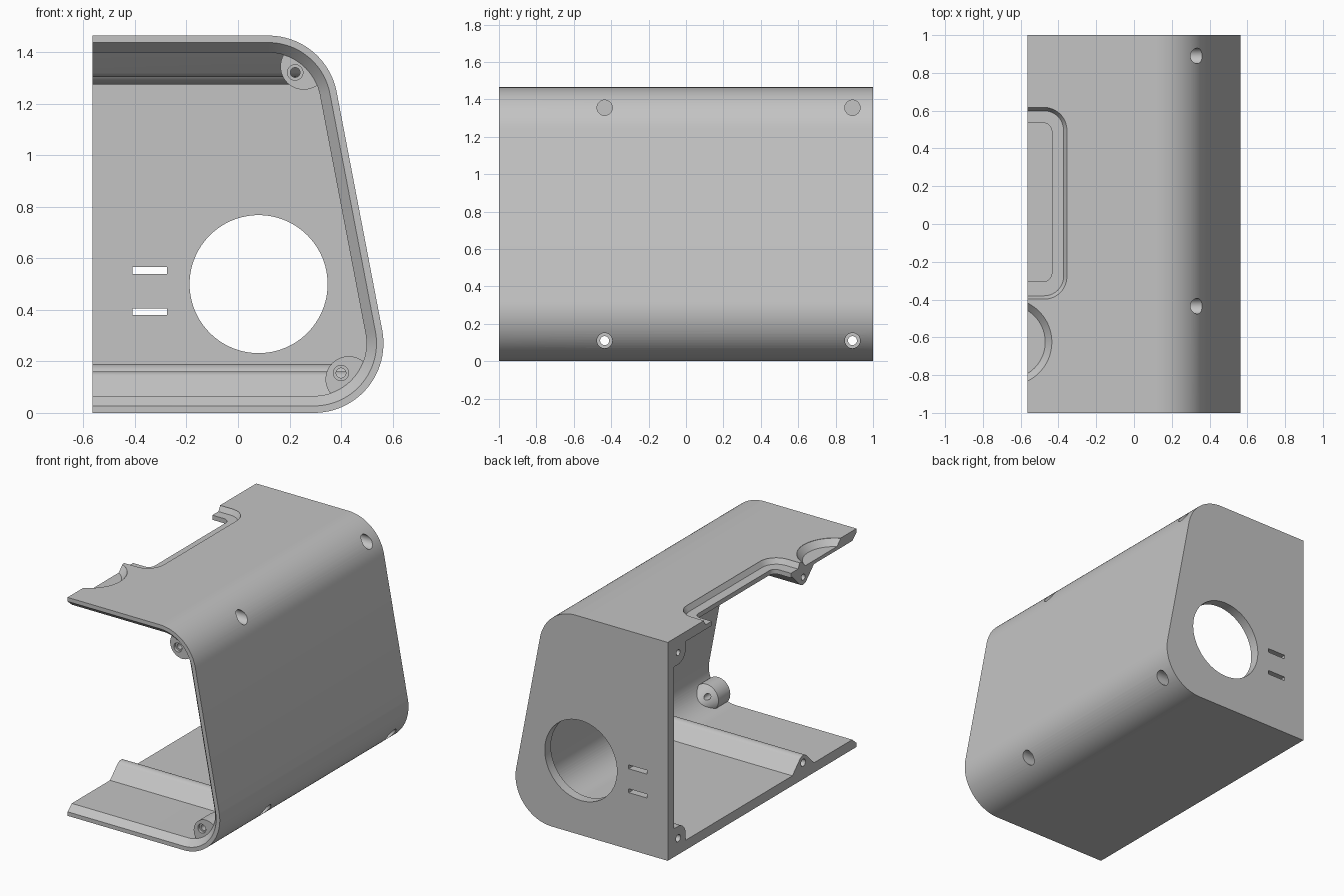
import bpy, bmesh, math
from mathutils import Vector

cube = bpy.data.objects.get("Cube")
if cube:
    bpy.data.objects.remove(cube, do_unlink=True)

LEFT, TOP, WALL, RIM = -0.565, 1.465, 0.066, 0.027
BACK_IN, RIM_Y = 0.935, -0.955
ROUND = 0.27
LOW, HIGH = Vector((0.295, ROUND)), Vector((0.118, TOP - ROUND))
LEAN = math.atan2(LOW.x - HIGH.x, HIGH.y - LOW.y)

grey = bpy.data.materials.new("plain grey")
grey.use_nodes = True
grey.diffuse_color = (0.55, 0.55, 0.55, 1)
grey.node_tree.nodes["Principled BSDF"].inputs["Base Color"].default_value = grey.diffuse_color


def loft(name, rings):
    """Closed solid through rings of equal point count."""
    bm = bmesh.new()
    loops = [[bm.verts.new(p) for p in ring] for ring in rings]
    n = len(loops[0])
    for a, b in zip(loops, loops[1:]):
        for i in range(n):
            j = (i + 1) % n
            bm.faces.new((a[i], a[j], b[j], b[i]))
    bm.faces.new(loops[0])
    bm.faces.new(loops[-1])
    bmesh.ops.recalc_face_normals(bm, faces=bm.faces)
    mesh = bpy.data.meshes.new(name)
    bm.to_mesh(mesh)
    bm.free()
    mesh.materials.append(grey)
    obj = bpy.data.objects.new(name, mesh)
    bpy.context.collection.objects.link(obj)
    return obj


def place(points, axis, d):
    """Put 2D points on the plane at distance d along an axis."""
    if axis == "x":
        return [(d, u, v) for u, v in points]
    if axis == "y":
        return [(u, d, v) for u, v in points]
    return [(u, v, d) for u, v in points]


def prism(name, points, axis, start, end):
    return loft(name, [place(points, axis, start), place(points, axis, end)])


def arc(u, v, r, a, b, n=24):
    return [(u + r * math.cos(a + (b - a) * i / n),
             v + r * math.sin(a + (b - a) * i / n)) for i in range(n + 1)]


def circle(u, v, r, n=48):
    return arc(u, v, r, 0, math.tau, n)[:-1]


def carve(target, tool):
    """Cut the tool from the target and discard the tool."""
    tool.hide_render = True
    mod = target.modifiers.new("cut", 'BOOLEAN')
    mod.operation, mod.solver, mod.object = 'DIFFERENCE', 'EXACT', tool
    bpy.ops.object.select_all(action='DESELECT')
    bpy.context.view_layer.objects.active = target
    target.select_set(True)
    bpy.ops.object.modifier_apply(modifier=mod.name)
    bpy.data.objects.remove(tool, do_unlink=True)


def outline(inset, left):
    """Side outline of the housing, moved inwards."""
    r = ROUND - inset
    return ([(left, inset)] + arc(*LOW, r, -math.pi / 2, LEAN)
            + arc(*HIGH, r, LEAN, math.pi / 2) + [(left, TOP - inset)])


def rounded_rect(x0, x1, y0, y1, r):
    q = math.pi / 2
    pts = []
    for k, (x, y) in enumerate([(x1 - r, y1 - r), (x0 + r, y1 - r),
                                (x0 + r, y0 + r), (x1 - r, y0 + r)]):
        pts += arc(x, y, r, k * q, (k + 1) * q, 10)
    return pts


# Housing block, and the cavity that will hollow it
shell = prism("housing_shell", outline(0, LEFT), "y", -1, 1)
cavity = prism("cavity", outline(WALL, -1), "y", -1.2, BACK_IN)

# Long screw bosses kept in the cavity, mirrored floor to ceiling
FRONT_Y, REAR_Y, BOSS_Z = -0.435, 0.89, 0.11
for flip in (False, True):
    def up(points):
        return [(u, TOP - v if flip else v) for u, v in points]
    foot = 0.05 * math.sqrt(2) + BOSS_Z
    q = math.pi / 4
    front = ([(FRONT_Y + foot, 0)] + arc(FRONT_Y, BOSS_Z, 0.05, q, 3 * q)
             + [(FRONT_Y - foot, 0)])
    rear = ([(1.1, -0.1), (1.1, BOSS_Z + 0.08)]
            + arc(REAR_Y, BOSS_Z, 0.08, 2 * q, 4 * q)
            + [(REAR_Y - 0.08, -0.1)])
    for pts in (front, rear):
        carve(cavity, prism("long_boss", up(pts), "x", -1.2, 0.7))

# Short corner posts behind the front rim, tapering back to the wall
POSTS = [((0.43, 0.13), (0.53, 0.04), (0.40, 0.155)),
         ((0.255, 1.345), (0.34, 1.42), (0.222, 1.322))]
for centre, tip, hole in POSTS:
    carve(cavity, loft("corner_post", [place(circle(*centre, 0.09), "y", RIM_Y),
                                       place(circle(*centre, 0.09), "y", -0.83),
                                       place(circle(*tip, 0.01), "y", -0.69)]))
carve(shell, cavity)

# Chamfered inner rim at the front opening
slope = (WALL - RIM) / (RIM_Y + 1)
carve(shell, loft("rim_chamfer", [
    place(outline(RIM - 0.02 * slope, -1), "y", -1.02),
    place(outline(WALL, -1), "y", RIM_Y)]))

# Screw holes: lower ones go through, upper ones are blind
for y in (FRONT_Y, REAR_Y):
    top = TOP - BOSS_Z
    carve(shell, prism("lower_hole", circle(y, BOSS_Z, 0.024, 32), "x", -1, 1))
    carve(shell, prism("lower_counterbore", circle(y, BOSS_Z, 0.041, 32), "x", 0.4, 1))
    carve(shell, prism("upper_hole", circle(y, top, 0.02, 32), "x", -1, -0.2))
    carve(shell, prism("upper_counterbore", circle(y, top, 0.041, 32), "x", 0.22, 1))
for centre, tip, hole in POSTS:
    carve(shell, prism("post_hole", circle(*hole, 0.019, 32), "y", -1.1, -0.72))
    carve(shell, prism("post_counterbore", circle(*hole, 0.03, 32), "y", -1.1, RIM_Y + 0.02))

# Large round opening and two slots in the back wall
carve(shell, prism("round_opening", circle(0.08, 0.5, 0.268, 96), "y", 0.8, 1.2))
for z in (0.38, 0.54):
    slot = [(-0.41, z), (-0.275, z), (-0.275, z + 0.026), (-0.41, z + 0.026)]
    carve(shell, prism("slot", slot, "y", 0.8, 1.2))

# Stepped notch in the top plate
carve(shell, loft("notch_step", [
    place(rounded_rect(-1, -0.355 - d, -0.398 + d, 0.617 - d, 0.12 - d), "z", z)
    for d, z in ((0, 1.6), (0, TOP - 0.003), (0.018, TOP - 0.035))]))
carve(shell, prism("notch_opening", rounded_rect(-1, -0.435, -0.305, 0.535, 0.045),
                   "z", 1.3, 1.6))

# Shallow dished finger recess beside the notch
carve(shell, loft("finger_recess", [
    place(circle(-0.665, -0.625, r, 96), "z", z)
    for r, z in ((0.23, 1.6), (0.23, TOP - 0.002), (0.195, TOP - 0.042))]))

bpy.ops.object.select_all(action='DESELECT')
shell.select_set(True)
bpy.context.view_layer.objects.active = shell
bpy.ops.object.shade_smooth_by_angle(angle=math.radians(25))
